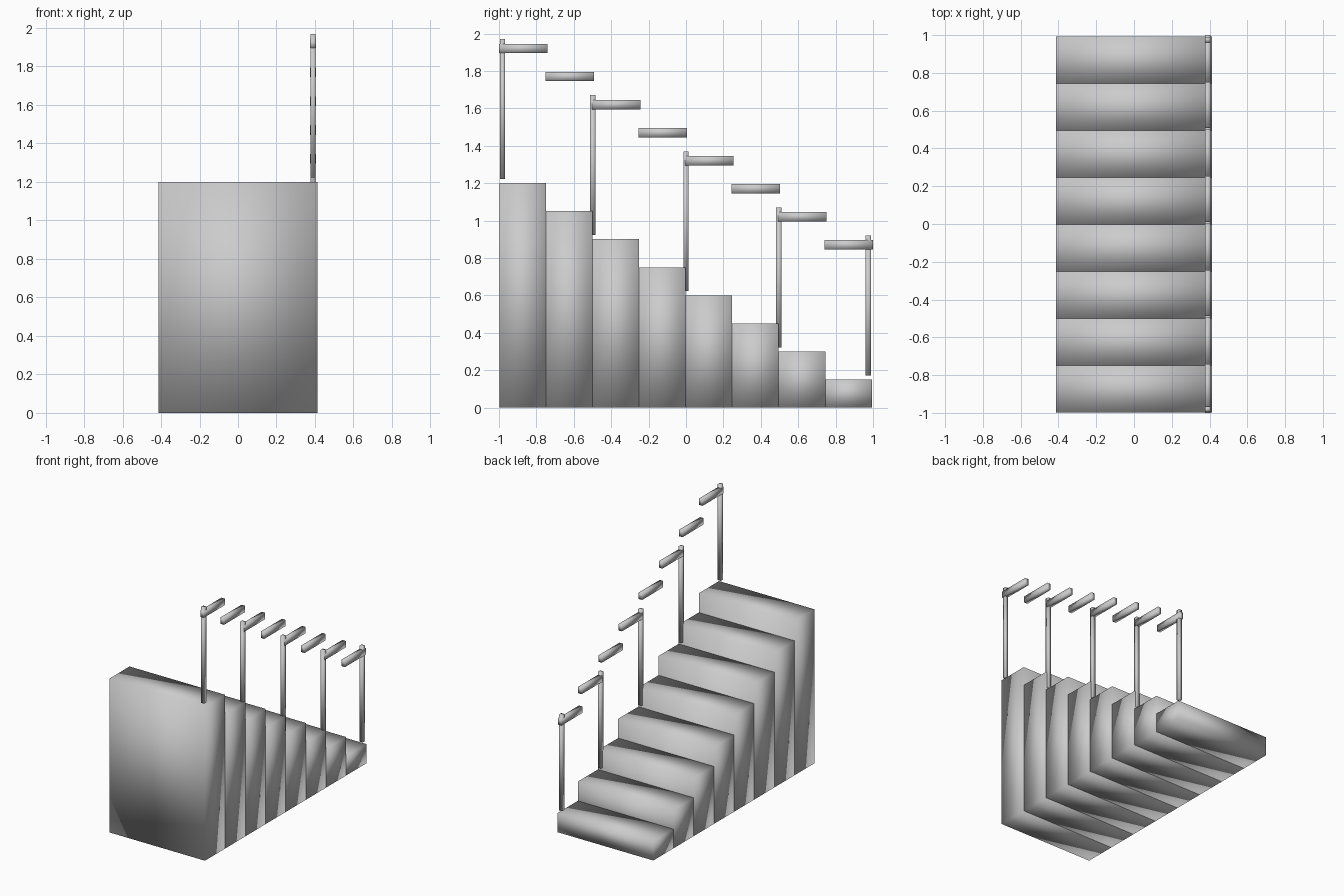
import bpy

if "Cube" in bpy.data.objects:
    bpy.data.objects.remove(bpy.data.objects["Cube"])

STEPS = 8
RUN = 0.2488
RISE = 0.15
Y0 = -0.997
RAIL_X = 0.39


def box(name, x, y, z):
    """Smooth-shaded box from (min, max) ranges on each axis."""
    centre = [(a + b) / 2 for a, b in (x, y, z)]
    bpy.ops.mesh.primitive_cube_add(size=1, location=centre)
    ob = bpy.context.object
    ob.name = name
    ob.scale = [b - a for a, b in (x, y, z)]
    bpy.ops.object.transform_apply(location=False, rotation=False, scale=True)
    bpy.ops.object.shade_smooth()
    return ob


# Solid steps descending towards the back, each with its own handrail segment
for i in range(STEPS):
    y = Y0 + i * RUN
    top = RISE * (STEPS - i)
    box(f"step_{i + 1}", (-0.413, 0.413), (y, y + RUN), (0, top))
    box(f"handrail_{i + 1}", (RAIL_X - 0.015, RAIL_X + 0.015),
        (y - 0.004, y + RUN + 0.007), (top + 0.695, top + 0.745))

# Posts at every second step edge, plus one at the foot
posts = [(-0.981, 8), (-0.498, 6), (0.0, 4), (0.496, 2), (0.975, 1)]
for n, (y, level) in enumerate(posts):
    z = level * RISE
    box(f"post_{n + 1}", (RAIL_X - 0.014, RAIL_X + 0.014),
        (y - 0.014, y + 0.014), (z + 0.022, z + 0.77))
